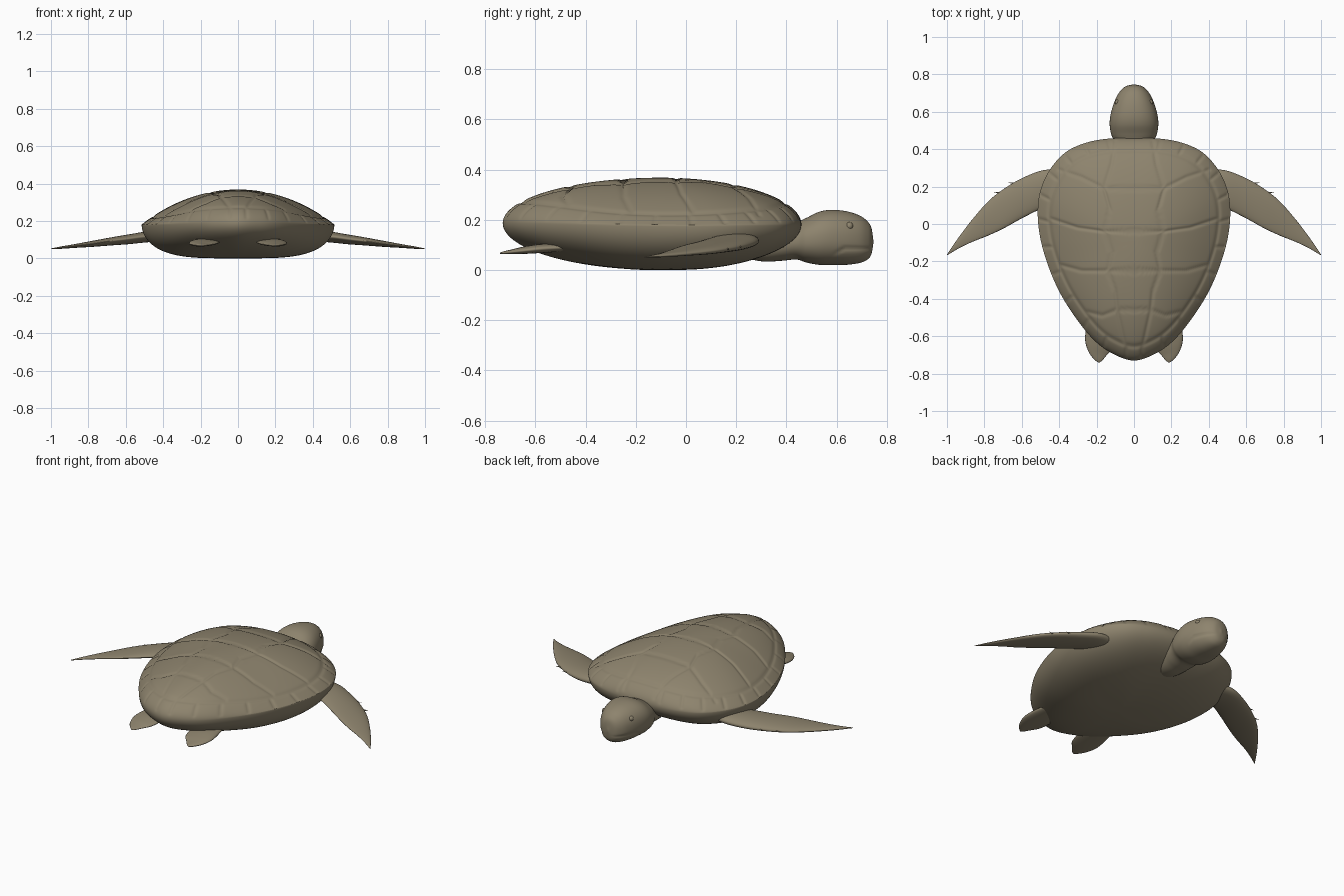
import bpy, bmesh, math
from mathutils import Vector

if "Cube" in bpy.data.objects:
    bpy.data.objects.remove(bpy.data.objects["Cube"])

skin = bpy.data.materials.new("olive_brown")
skin.use_nodes = True
colour = (0.27, 0.23, 0.155, 1)
skin.diffuse_color = colour
bsdf = skin.node_tree.nodes["Principled BSDF"]
bsdf.inputs["Base Color"].default_value = colour
bsdf.inputs["Roughness"].default_value = 0.8


def spline(points, count):
    """Sample a smooth curve through tuples of any length."""
    out = []
    last = len(points) - 1
    for i in range(count):
        t = i * last / (count - 1)
        k = min(int(t), last - 1)
        f = t - k
        a, b, c, d = (points[max(0, min(last, k + j))] for j in (-1, 0, 1, 2))
        out.append(tuple(q + 0.5 * f * (r - p + f * (2 * p - 5 * q + 4 * r - s + f * (3 * (q - r) + s - p)))
                         for p, q, r, s in zip(a, b, c, d)))
    return out


def loft(name, rings):
    """Skin closed rings of equal size and cap both ends."""
    bm = bmesh.new()
    rows = [[bm.verts.new(p) for p in ring] for ring in rings]
    n = len(rows[0])
    for a, b in zip(rows, rows[1:]):
        for j in range(n):
            bm.faces.new((a[j], a[(j + 1) % n], b[(j + 1) % n], b[j]))
    for row in (rows[0], rows[-1]):
        bm.faces.new(row)
    bmesh.ops.remove_doubles(bm, verts=bm.verts, dist=0.00005)
    bmesh.ops.recalc_face_normals(bm, faces=bm.faces)
    mesh = bpy.data.meshes.new(name)
    bm.to_mesh(mesh)
    bm.free()
    obj = bpy.data.objects.new(name, mesh)
    bpy.context.collection.objects.link(obj)
    finish(obj)
    return obj


def finish(obj):
    obj.data.materials.clear()
    obj.data.materials.append(skin)
    for poly in obj.data.polygons:
        poly.use_smooth = True


def power(v, e):
    return math.copysign(abs(v) ** e, v)


# Shell outline: half of the plan, mirrored
half = [(0, 0.46), (0.15, 0.455), (0.27, 0.43), (0.37, 0.38), (0.45, 0.29), (0.5, 0.18),
        (0.515, 0.06), (0.5, -0.08), (0.46, -0.22), (0.4, -0.36), (0.32, -0.49),
        (0.22, -0.615), (0.12, -0.69), (0, -0.73)]
# Reflect the neighbours so that the curve crosses the middle smoothly
ends = [(-0.15, 0.455)] + half + [(-0.12, -0.69)]
side = [p for p in spline(ends, 241) if p[0] > 0.001]
outline = ([(0, 0.46)] + side + [(0, -0.73)] + [(-x, y) for x, y in reversed(side)])

# Scute seams on one half, as polylines in plan
CENTRE = -0.1
seams = [[(0.1, 0.44), (0.12, 0.32), (0.16, 0.19), (0.13, 0.08), (0.155, -0.04), (0.12, -0.15),
          (0.14, -0.25), (0.1, -0.36), (0.09, -0.46), (0.05, -0.64)],
         [(0.16, 0.19), (0.28, 0.25), (0.4, 0.29)],
         [(0.155, -0.04), (0.3, -0.02), (0.45, 0.03)],
         [(0.14, -0.25), (0.28, -0.25), (0.39, -0.22)],
         [(0.09, -0.46), (0.17, -0.49), (0.25, -0.47)]]
seams += [[(0, y), (x, y)] for x, y in ((0.16, 0.19), (0.155, -0.04), (0.14, -0.25), (0.09, -0.46))]
# Short seams across the margin
for i in range(14, len(side), 17):
    x, y = side[i]
    seams.append([(x * s, CENTRE + (y - CENTRE) * s) for s in (0.88, 0.985)])
pieces = [(Vector(a), Vector(b)) for line in seams for a, b in zip(line, line[1:])]


def seam_depth(x, y, r):
    p = Vector((abs(x), y))
    near = abs(r - 0.88) * 0.5
    for a, b in pieces:
        d = b - a
        t = max(0, min(1, (p - a).dot(d) / d.length_squared))
        near = min(near, (p - a - d * t).length)
    return 0.006 * math.exp(-(near / 0.009) ** 2)


# Shell: domed carapace above the rim, flatter belly below it
rings = []
STEPS = 56
for k in range(2 * STEPS + 1):
    phi = math.pi * (k / (2 * STEPS))
    r = max(0.0005, math.sin(phi))
    ring = []
    for ox, oy in outline:
        x, y = ox * r, CENTRE + (oy - CENTRE) * r
        span = math.hypot(ox, oy - CENTRE)
        lateral = (ox / span) ** 2
        rim = 0.18 + 0.01 * max(0, -oy)
        if k < STEPS:
            z = rim + (0.368 - rim) * max(0, 1 - r * r) ** (0.5 + 0.5 * lateral)
            z -= seam_depth(x, y, r) * min(1, (1 - r) * 60)
        elif k > STEPS:
            z = rim - rim * max(0, 1 - r ** (2 + 2 * lateral)) ** 0.5
        else:
            z = rim
        ring.append((x, y, z))
    rings.append(ring)
loft("shell", rings)

# Head and neck: y, half width, bottom, top
stations = [(0.18, 0.05, 0.06, 0.14), (0.3, 0.08, 0.035, 0.17), (0.38, 0.095, 0.037, 0.185),
            (0.44, 0.105, 0.042, 0.192), (0.48, 0.122, 0.03, 0.208), (0.53, 0.13, 0.021, 0.232),
            (0.58, 0.126, 0.02, 0.24), (0.64, 0.11, 0.021, 0.234), (0.69, 0.088, 0.028, 0.218),
            (0.72, 0.065, 0.04, 0.197), (0.738, 0.04, 0.062, 0.17), (0.746, 0.004, 0.105, 0.12)]
rings = []
for y, w, low, high in spline(stations, 90):
    ring = []
    for j in range(72):
        a = math.tau * j / 72
        c, s = power(math.cos(a), 0.9), power(math.sin(a), 0.9)
        z = (low + high) / 2 + s * (high - low) / 2
        # Mouth crease
        line = 0.085 - 0.5 * max(0, 0.63 - y)
        crease = 0.07 * math.exp(-((z - line) / 0.006) ** 2) * min(1, max(0, (y - 0.58) * 20))
        ring.append((w * c * (1 - crease), y, z))
    rings.append(ring)
loft("head_and_neck", rings)


def flipper(name, sections, sign):
    """Sections: leading x, y, trailing x, y, height, half thickness."""
    rings = []
    for lx, ly, tx, ty, z, h in spline(sections, 48):
        ring = []
        for j in range(32):
            a = math.tau * j / 32
            f = (1 - math.cos(a)) / 2
            thick = h * math.sin(a) * (1.15 - 0.4 * f)
            ring.append((sign * (lx + (tx - lx) * f), ly + (ty - ly) * f, z + thick))
        rings.append(ring)
    loft(name, rings)


front = [(0.36, 0.28, 0.4, 0.12, 0.12, 0.03), (0.47, 0.29, 0.5, 0.08, 0.115, 0.03),
         (0.57, 0.258, 0.6, 0.03, 0.102, 0.027), (0.67, 0.205, 0.7, -0.025, 0.09, 0.022),
         (0.77, 0.13, 0.78, -0.062, 0.078, 0.017), (0.86, 0.03, 0.87, -0.098, 0.067, 0.011),
         (0.94, -0.075, 0.94, -0.132, 0.058, 0.007), (1.0, -0.164, 0.998, -0.167, 0.051, 0.002)]
rear = [(0.24, -0.48, 0.1, -0.52, 0.09, 0.017), (0.258, -0.57, 0.1, -0.61, 0.085, 0.018),
        (0.26, -0.63, 0.115, -0.665, 0.079, 0.015), (0.242, -0.685, 0.145, -0.7, 0.073, 0.01),
        (0.215, -0.722, 0.17, -0.73, 0.069, 0.006), (0.192, -0.74, 0.186, -0.741, 0.067, 0.002)]
for label, sign in (("left", 1), ("right", -1)):
    flipper(label + "_front_flipper", front, sign)
    flipper(label + "_rear_flipper", rear, sign)
    # Claws on the leading edge
    for i, (x, y, z) in enumerate(((0.645, 0.217, 0.093), (0.725, 0.167, 0.084))):
        bpy.ops.mesh.primitive_cone_add(vertices=10, radius1=0.007, radius2=0.0005, depth=0.05,
                                        location=(sign * x, y, z))
        claw = bpy.context.object
        claw.name = f"{label}_claw_{i + 1}"
        claw.rotation_euler = Vector((sign, 0.15, 0)).to_track_quat("Z", "Y").to_euler()
        finish(claw)
    # Eye
    bpy.ops.mesh.primitive_uv_sphere_add(segments=20, ring_count=12, radius=0.016,
                                         location=(sign * 0.087, 0.65, 0.175))
    eye = bpy.context.object
    eye.name = label + "_eye"
    finish(eye)
